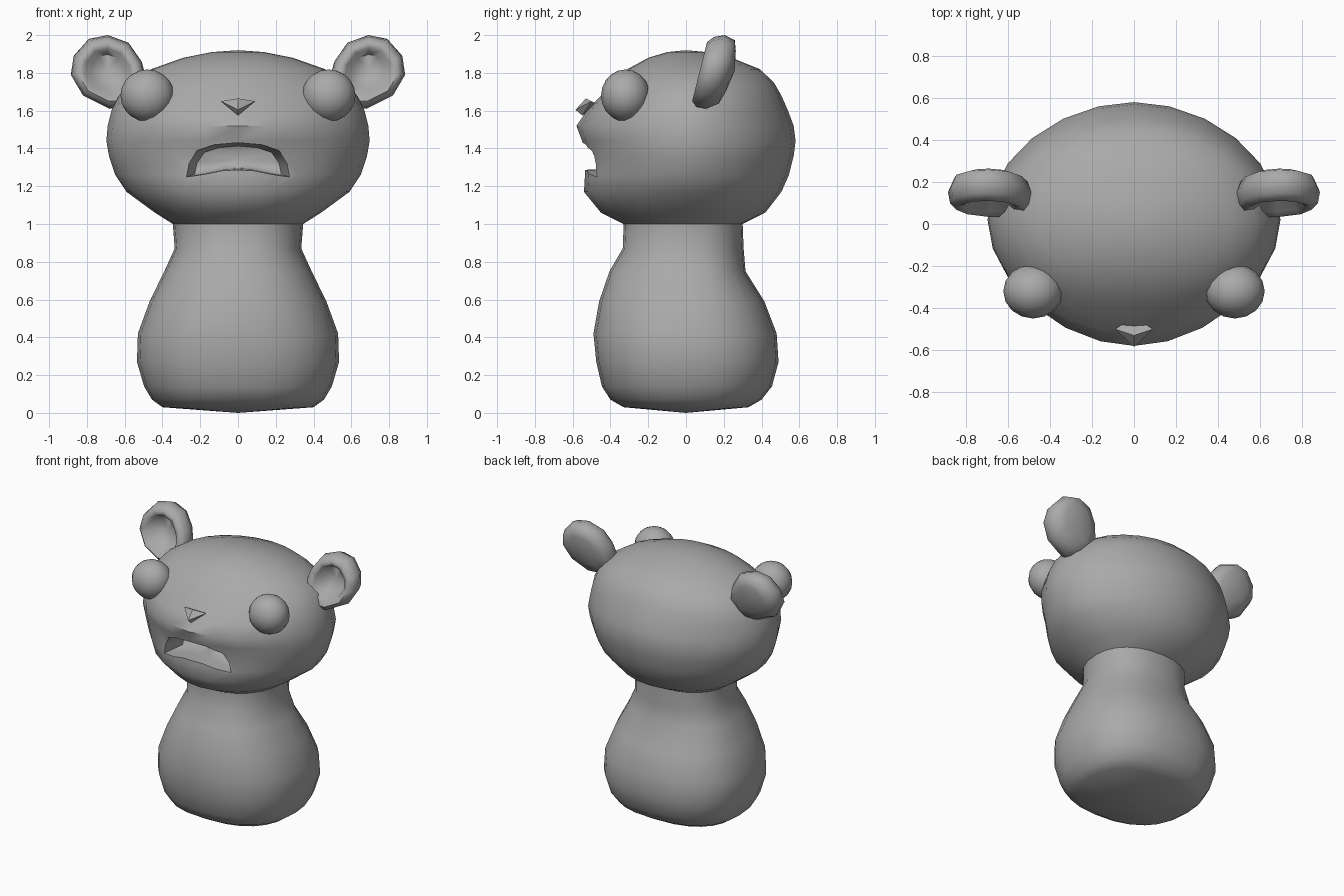
import bpy, bmesh, math

if "Cube" in bpy.data.objects:
    bpy.data.objects.remove(bpy.data.objects["Cube"])

grey = bpy.data.materials.new("plain grey")
grey.diffuse_color = (0.4, 0.4, 0.4, 1)
grey.use_nodes = True
grey.node_tree.nodes["Principled BSDF"].inputs["Base Color"].default_value = grey.diffuse_color


def add_object(name, verts, faces):
    mesh = bpy.data.meshes.new(name)
    mesh.from_pydata(verts, [], faces)
    bm = bmesh.new()
    bm.from_mesh(mesh)
    bmesh.ops.recalc_face_normals(bm, faces=bm.faces)
    bm.to_mesh(mesh)
    bm.free()
    ob = bpy.data.objects.new(name, mesh)
    bpy.context.collection.objects.link(ob)
    mesh.materials.append(grey)
    return ob


def loft(name, rings, start, end):
    """Skin equal-length rings and close both ends on a pole."""
    n = len(rings[0])
    verts = [p for r in rings for p in r] + [start, end]
    a, b = len(verts) - 2, len(verts) - 1
    last = (len(rings) - 1) * n
    faces = []
    for i in range(n):
        j = (i + 1) % n
        for k in range(0, last, n):
            faces.append((k + i, k + j, k + n + j, k + n + i))
        faces += [(a, j, i), (b, last + i, last + j)]
    return add_object(name, verts, faces)


def smooth(ob, angle):
    bpy.ops.object.select_all(action='DESELECT')
    ob.select_set(True)
    bpy.context.view_layer.objects.active = ob
    bpy.ops.object.shade_smooth_by_angle(angle=math.radians(angle))


def section(z, w, front, back, power):
    """Rounded cross-section, widest near the middle."""
    pts, mid = [], 0.02
    for i in range(24):
        t = math.tau * i / 24
        c, s = math.cos(t), math.sin(t)
        depth = back - mid if s > 0 else mid - front
        x = math.copysign(abs(c) ** (2 / power), c) * w
        y = math.copysign(abs(s) ** (2 / power), s) * depth + mid
        pts.append((x, y, z))
    return pts


# Body and head: height, half width, front, back, roundness
profile = [
    (0.03, .40, -.33, .33, 2.4), (0.07, .455, -.40, .40, 2.4),
    (0.14, .497, -.445, .455, 2.4), (0.27, .535, -.475, .49, 2.4),
    (0.42, .53, -.49, .48, 2.35), (0.59, .468, -.46, .415, 2.3),
    (0.75, .39, -.405, .315, 2.3), (0.87, .335, -.335, .305, 2.3),
    (1.00, .345, -.33, .30, 2.2), (1.06, .44, -.45, .42, 2.0),
    (1.17, .59, -.54, .505, 1.95), (1.26, .65, -.535, .545, 1.9),
    (1.36, .683, -.53, .57, 1.9), (1.44, .697, -.55, .58, 1.9),
    (1.52, .69, -.58, .57, 1.85), (1.60, .67, -.525, .54, 1.9),
    (1.68, .63, -.45, .505, 2.0), (1.75, .57, -.385, .465, 2.0),
    (1.82, .46, -.31, .39, 2.0), (1.88, .29, -.20, .24, 2.0),
    (1.91, .14, -.10, .11, 2.0),
]
body = loft("body_and_head", [section(*p) for p in profile],
            (0, 0, 0), (0, 0, 1.92))

# Open mouth, carved out of the head and narrowing inwards
half = [(0, 1.425), (.12, 1.415), (.21, 1.385), (.255, 1.32), (.27, 1.25)]
floor = [(.18, 1.265), (.08, 1.285), (0, 1.29)]
right = half + floor
outline = right + [(-x, z) for x, z in reversed(right[1:-1])]
cutter = loft("mouth_cutter",
              [[(x * s, y, 1.34 + (z - 1.34) * s) for x, z in outline]
               for y, s in ((-.75, 1.12), (-.50, 1.05), (-.44, .97), (-.32, .85))],
              (0, -.75, 1.34), (0, -.29, 1.34))
cutter.hide_render = True
cutter.hide_set(True)
cut = body.modifiers.new("mouth", 'BOOLEAN')
cut.operation, cut.solver, cut.object = 'DIFFERENCE', 'EXACT', cutter
bpy.context.view_layer.objects.active = body
bpy.ops.object.modifier_apply(modifier="mouth")
bpy.data.objects.remove(cutter)
smooth(body, 50)

# Ears: cupped discs leaning back
ear_outline = [(.885, 1.79), (.87, 1.89), (.79, 1.98), (.69, 2.0), (.58, 1.96),
               (.51, 1.86), (.48, 1.75), (.52, 1.62), (.68, 1.61), (.82, 1.68)]
ear_rings = [(.55, .09), (.86, .07), (1, .01), (.95, -.045), (.80, -.075),
             (.62, -.06), (.46, .01)]


def ear_point(x, z, scale, depth, side):
    x, z = .69 + (x - .69) * scale, 1.81 + (z - 1.81) * scale
    return (x * side, .145 + .25 * (z - 1.8) + depth, z)


for label, side in (("left", -1), ("right", 1)):
    ear = loft(label + "_ear",
               [[ear_point(x, z, s, d, side) for x, z in ear_outline]
                for s, d in ear_rings],
               ear_point(.69, 1.81, 1, .11, side),
               ear_point(.69, 1.81, 1, .02, side))
    smooth(ear, 70)

    # Bulging eyes
    bpy.ops.mesh.primitive_uv_sphere_add(segments=16, ring_count=10, radius=.138,
                                         location=(.48 * side, -.32, 1.68))
    eye = bpy.context.object
    eye.name = label + "_eye"
    eye.scale = (1.03, .94, 1)
    eye.data.materials.append(grey)
    smooth(eye, 60)

# Nose: small triangular wedge
nose = add_object("nose",
                  [(-.09, -.50, 1.65), (.09, -.50, 1.65), (0, -.53, 1.665),
                   (0, -.585, 1.605), (0, -.55, 1.575), (0, -.44, 1.62)],
                  [(0, 2, 3), (2, 1, 3), (0, 3, 4), (3, 1, 4),
                   (0, 5, 2), (2, 5, 1), (0, 4, 5), (4, 1, 5)])
smooth(nose, 30)
